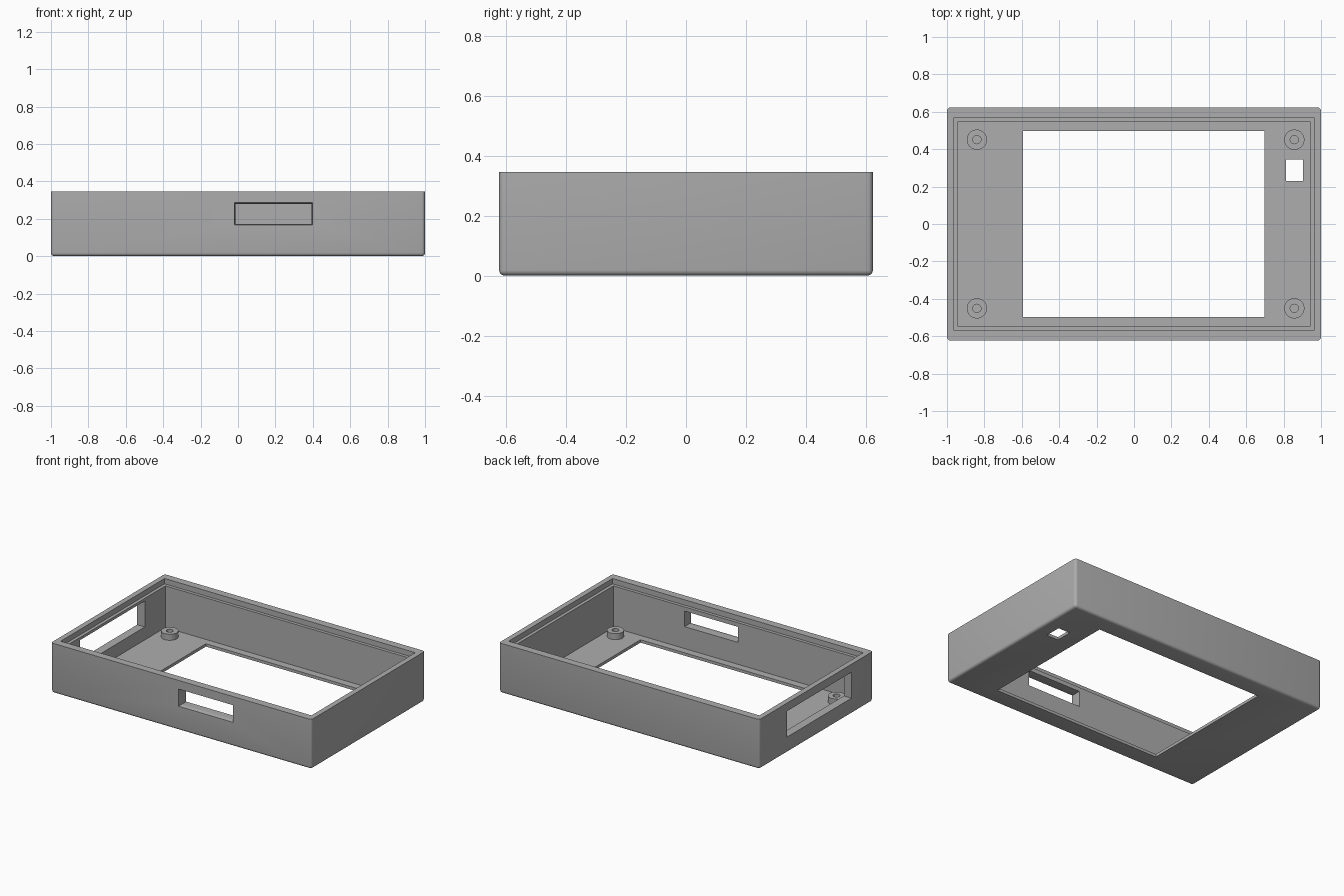
import bpy, bmesh, math
from mathutils import Matrix, Vector

if "Cube" in bpy.data.objects:
    bpy.data.objects.remove(bpy.data.objects["Cube"])

HX, HY, H = 1.0, 0.623, 0.346     # outer half sizes and height
FLOOR, ROUND = 0.02, 0.018        # floor thickness, edge rounding

grey = bpy.data.materials.new("plain grey")
grey.diffuse_color = (0.42, 0.42, 0.42, 1)
grey.use_nodes = True
grey.node_tree.nodes["Principled BSDF"].inputs["Base Color"].default_value = grey.diffuse_color


def to_object(name, bm):
    bmesh.ops.recalc_face_normals(bm, faces=bm.faces)
    mesh = bpy.data.meshes.new(name)
    bm.to_mesh(mesh)
    bm.free()
    mesh.materials.append(grey)
    ob = bpy.data.objects.new(name, mesh)
    bpy.context.collection.objects.link(ob)
    return ob


def box_bm(x, y, z):
    """Box from (min, max) ranges on each axis."""
    lo, hi = Vector((x[0], y[0], z[0])), Vector((x[1], y[1], z[1]))
    bm = bmesh.new()
    bmesh.ops.create_cube(bm, size=1, matrix=Matrix.Translation((lo + hi) / 2)
                          @ Matrix.Diagonal((hi - lo).to_4d()))
    return bm


def cut(target, bm, name):
    cutter = to_object(name, bm)
    mod = target.modifiers.new(name, 'BOOLEAN')
    mod.object, mod.operation, mod.solver = cutter, 'DIFFERENCE', 'EXACT'
    bpy.context.view_layer.objects.active = target
    bpy.ops.object.modifier_apply(modifier=name)
    bpy.data.objects.remove(cutter)


def smooth(ob):
    bpy.ops.object.select_all(action='DESELECT')
    ob.select_set(True)
    bpy.context.view_layer.objects.active = ob
    bpy.ops.object.shade_smooth_by_angle(angle=math.radians(30))


# Outer shell: rounded upright and bottom edges, crisp top rim
bm = box_bm((-HX, HX), (-HY, HY), (0, H))
edges = [e for e in bm.edges if min(v.co.z for v in e.verts) < 0.01]
bmesh.ops.bevel(bm, geom=edges, offset=ROUND, segments=4, profile=0.5, affect='EDGES')
case = to_object("case_shell", bm)

# Inside cavity and the stepped lip for the lid
cut(case, box_bm((-0.941, 0.941), (-0.548, 0.548), (FLOOR, 1)), "cavity")
cut(case, box_bm((-0.963, 0.963), (-0.57, 0.57), (H - 0.037, 1)), "lid_step")

# Screen window and small sensor hole in the floor
cut(case, box_bm((-0.594, 0.697), (-0.496, 0.496), (-0.1, 0.1)), "screen_window")
cut(case, box_bm((0.813, 0.903), (0.229, 0.344), (-0.1, 0.1)), "sensor_hole")

# Slot in the left wall
cut(case, box_bm((-1.1, -0.9), (-0.387, 0.322), (0.11, 0.29)), "side_slot")

# Slot in the front wall, with a chamfered outer mouth
cut(case, box_bm((-0.014, 0.394), (-0.7, -0.5), (0.172, 0.28)), "front_slot")
bm = box_bm((-0.024, 0.404), (-HY - 0.02, -HY + 0.025), (0.163, 0.291))
for v in bm.verts:
    if v.co.y > -HY:
        v.co.x += 0.01 if v.co.x < 0.2 else -0.01
        v.co.z += 0.009 if v.co.z < 0.2 else -0.011
cut(case, bm, "front_slot_mouth")
smooth(case)

# Four screw posts standing on the floor
for side, px in (("left", -0.84), ("right", 0.857)):
    for end, py in (("front", -0.451), ("back", 0.451)):
        bm = bmesh.new()
        prof = [bm.verts.new(p) for p in ((0.054, 0, FLOOR), (0.054, 0, 0.062),
                                          (0.022, 0, 0.062), (0.022, 0, FLOOR))]
        es = [bm.edges.new(pair) for pair in zip(prof, prof[1:])]
        bmesh.ops.spin(bm, geom=prof + es, cent=(0, 0, 0), axis=(0, 0, 1),
                       angle=math.tau, steps=40)
        bmesh.ops.remove_doubles(bm, verts=bm.verts, dist=1e-5)
        post = to_object(f"screw_post_{side}_{end}", bm)
        # Normals of the open tube: make the top ring face up
        top = max(post.data.polygons, key=lambda p: p.center.z)
        if top.normal.z < 0:
            post.data.flip_normals()
        post.location = (px, py, 0)
        smooth(post)
